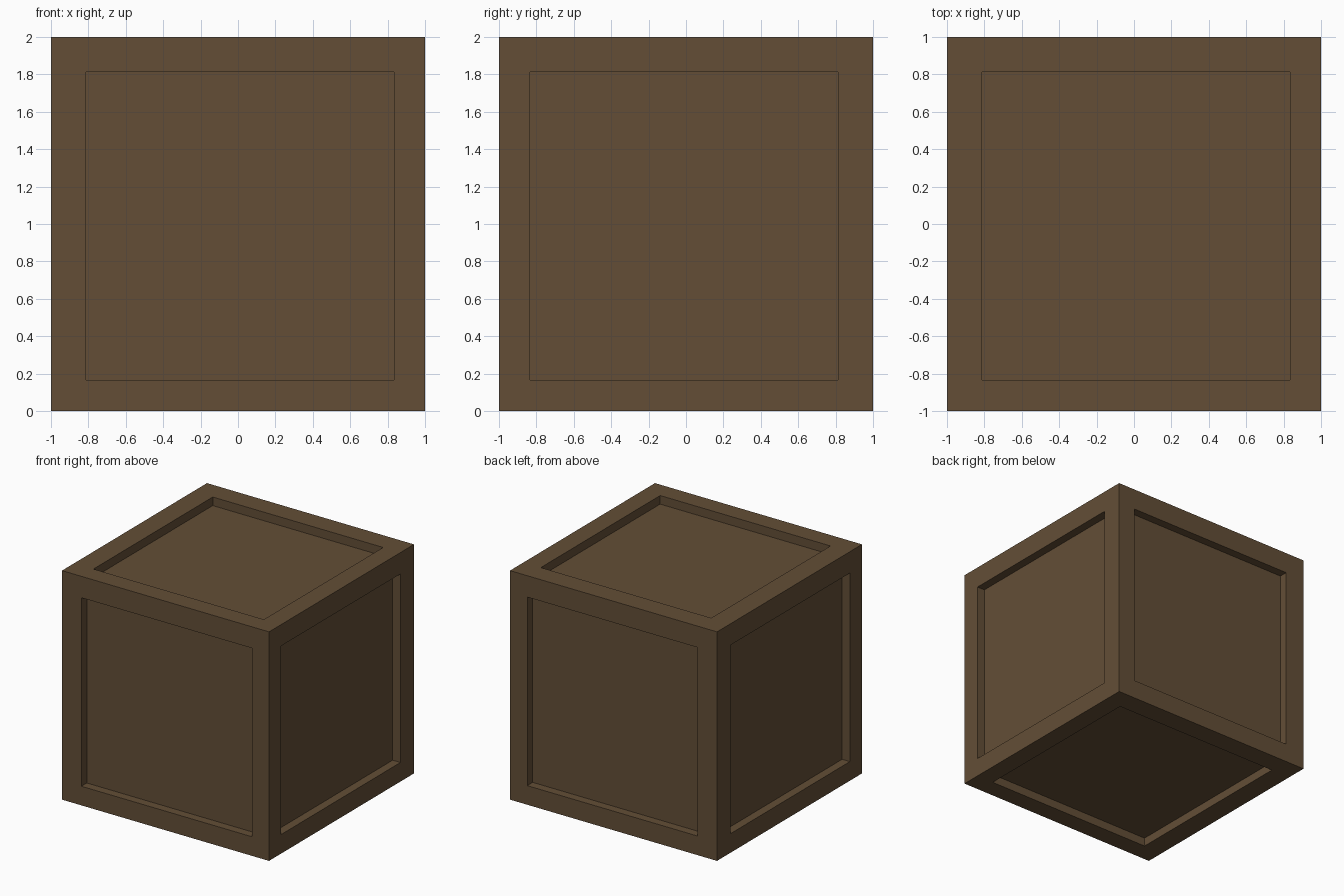
import bpy, bmesh
from mathutils import Vector

if "Cube" in bpy.data.objects:
    bpy.data.objects.remove(bpy.data.objects["Cube"])

PANEL_SHIFT = Vector((0.01, -0.01, -0.01))  # panels sit slightly off centre
BORDER, DEPTH = 0.25, 0.075

wood = bpy.data.materials.new("dark brown wood")
wood.diffuse_color = (0.125, 0.076, 0.037, 1)
wood.use_nodes = True
wood.node_tree.nodes["Principled BSDF"].inputs["Base Color"].default_value = wood.diffuse_color

# Crate body: a plain cube standing on the ground
bm = bmesh.new()
bmesh.ops.create_cube(bm, size=2)
bmesh.ops.translate(bm, verts=bm.verts, vec=(0, 0, 1))
bm.normal_update()

# Frame border around a panel on every side
panels = list(bm.faces)
bmesh.ops.inset_individual(bm, faces=panels, thickness=BORDER, depth=0)
bm.normal_update()
for f in panels:
    n = f.normal.copy()
    bmesh.ops.translate(bm, verts=f.verts, vec=PANEL_SHIFT - n * PANEL_SHIFT.dot(n))

# Sink the panels
sunk = bmesh.ops.extrude_discrete_faces(bm, faces=panels)["faces"]
bm.normal_update()
for f in sunk:
    bmesh.ops.translate(bm, verts=f.verts, vec=-f.normal * DEPTH)
bm.normal_update()

mesh = bpy.data.meshes.new("crate")
bm.to_mesh(mesh)
bm.free()
mesh.materials.append(wood)
crate = bpy.data.objects.new("crate", mesh)
bpy.context.collection.objects.link(crate)
